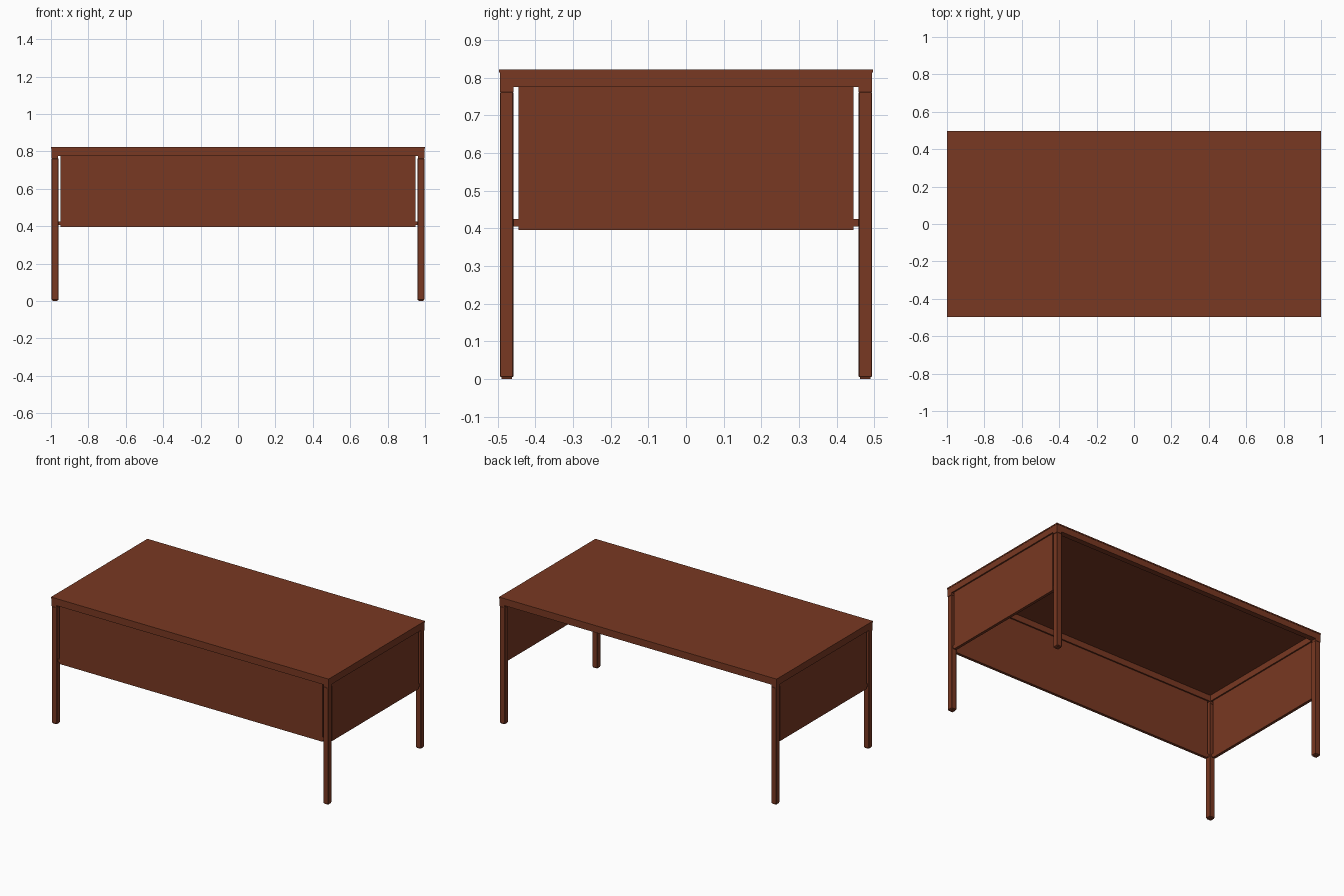
import bpy

if "Cube" in bpy.data.objects:
    bpy.data.objects.remove(bpy.data.objects["Cube"])

wood = bpy.data.materials.new("reddish brown wood")
wood.diffuse_color = (0.19, 0.04, 0.016, 1)
wood.use_nodes = True
wood.node_tree.nodes["Principled BSDF"].inputs["Base Color"].default_value = wood.diffuse_color


def box(name, x, y, z, bevel=0.0):
    """Box from (min, max) pairs on each axis."""
    bpy.ops.mesh.primitive_cube_add(
        size=1, location=((x[0] + x[1]) / 2, (y[0] + y[1]) / 2, (z[0] + z[1]) / 2))
    ob = bpy.context.object
    ob.name = name
    ob.scale = (x[1] - x[0], y[1] - y[0], z[1] - z[0])
    bpy.ops.object.transform_apply(location=False, rotation=False, scale=True)
    ob.data.materials.append(wood)
    if bevel:
        mod = ob.modifiers.new("bevel", 'BEVEL')
        mod.width = bevel
        mod.segments = 1
    return ob


def span(a, b, s):
    """Range mirrored to the negative side when s is -1."""
    return (a, b) if s > 0 else (-b, -a)


X, Y = 1.0, 0.496      # half length and half depth
LEG = 0.036            # leg width
E = 0.004              # leg inset from the table edge

# table top
box("table_top", (-X, X), (-Y, Y), (0.814, 0.822))

for sx in (-1, 1):
    side = "right" if sx > 0 else "left"
    # side apron and modesty panel
    box(side + "_apron", span(X - 0.038, X - 0.002, sx), (-0.445, 0.445), (0.775, 0.814))
    box(side + "_panel", span(X - 0.029, X - 0.011, sx), (-0.445, 0.445), (0.396, 0.775))
    for sy in (-1, 1):
        end = "back" if sy > 0 else "front"
        tag = end + "_" + side
        lx = span(X - E - LEG, X - E, sx)
        ly = span(Y - 0.002 - LEG, Y - 0.002, sy)
        # leg, foot pad and corner block pieces
        box(tag + "_leg", lx, ly, (0.005, 0.762), 0.002)
        box(tag + "_foot", (lx[0] + .004, lx[1] - .004), (ly[0] + .004, ly[1] - .004), (0, 0.005))
        box(tag + "_corner_post", span(X - 0.038, X - 0.002, sx),
            span(Y - 0.038, Y - 0.002, sy), (0.762, 0.814))
        box(tag + "_corner_side", span(X - 0.038, X - 0.002, sx),
            span(0.445, Y - 0.038, sy), (0.775, 0.814))
        box(tag + "_corner_long", span(0.948, X - 0.038, sx),
            span(Y - 0.038, Y - 0.002, sy), (0.775, 0.814))
        # small brackets joining panels to legs
        box(tag + "_side_bracket", span(X - 0.027, X - 0.013, sx),
            span(0.44, 0.464, sy), (0.405, 0.425))
    box("front_" + side + "_bracket", span(0.94, 0.965, sx), (-0.483, -0.469), (0.405, 0.425))

# long aprons front and back, panel on the front only
for sy, end in ((-1, "front"), (1, "back")):
    box(end + "_apron", (-0.948, 0.948), span(Y - 0.038, Y - 0.002, sy), (0.775, 0.814))
box("front_panel", (-0.948, 0.948), (-0.485, -0.467), (0.396, 0.775))
